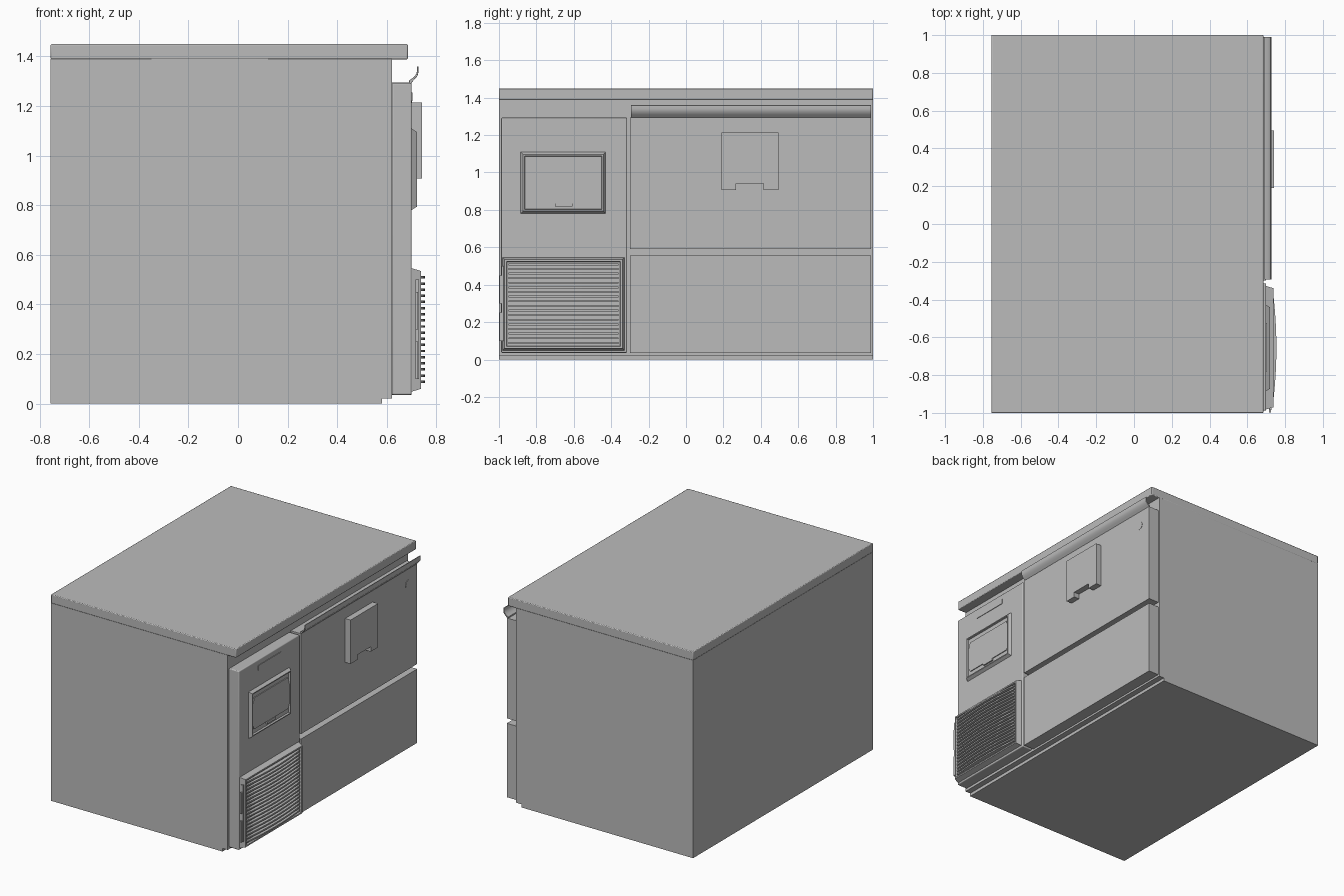
import bpy, bmesh, math

cube = bpy.data.objects.get("Cube")
if cube:
    bpy.data.objects.remove(cube, do_unlink=True)

steel = bpy.data.materials.new("brushed grey steel")
steel.use_nodes = True
GREY = (0.5, 0.5, 0.5, 1)
steel.diffuse_color = GREY
steel.node_tree.nodes["Principled BSDF"].inputs["Base Color"].default_value = GREY


def finish(name, bm):
    bmesh.ops.recalc_face_normals(bm, faces=bm.faces)
    mesh = bpy.data.meshes.new(name)
    bm.to_mesh(mesh)
    bm.free()
    mesh.materials.append(steel)
    ob = bpy.data.objects.new(name, mesh)
    bpy.context.collection.objects.link(ob)
    return ob


def prism(name, pts, axis, lo, hi):
    """Extrude a 2D outline along an axis: x uses (y,z), y uses (x,z), z uses (x,y)."""
    place = {"x": lambda a, b, t: (t, a, b),
             "y": lambda a, b, t: (a, t, b),
             "z": lambda a, b, t: (a, b, t)}[axis]
    bm = bmesh.new()
    face = bm.faces.new([bm.verts.new(place(a, b, lo)) for a, b in pts])
    ext = bmesh.ops.extrude_face_region(bm, geom=[face])
    verts = [v for v in ext["geom"] if isinstance(v, bmesh.types.BMVert)]
    shift = [hi - lo if c == axis else 0 for c in "xyz"]
    bmesh.ops.translate(bm, verts=verts, vec=shift)
    return finish(name, bm)


def box(name, x, y, z):
    pts = [(y[0], z[0]), (y[1], z[0]), (y[1], z[1]), (y[0], z[1])]
    return prism(name, pts, "x", *x)


def raised_frame(name, x, y, z, taper, rim, depth):
    """Tapered box facing +x with a sunken field inside its rim."""
    ob = box(name, x, y, z)
    bm = bmesh.new()
    bm.from_mesh(ob.data)
    front = max(bm.faces, key=lambda f: f.calc_center_median().x)
    mid_y, mid_z = sum(y) / 2, sum(z) / 2
    for v in front.verts:
        v.co.y -= math.copysign(taper, v.co.y - mid_y)
        v.co.z -= math.copysign(taper, v.co.z - mid_z)
    bmesh.ops.inset_region(bm, faces=[front], thickness=rim)
    bmesh.ops.inset_region(bm, faces=[front], thickness=0.004, depth=-depth)
    bm.to_mesh(ob.data)
    bm.free()
    return ob


def soften(ob, width, segments=3):
    mod = ob.modifiers.new("rounded edges", "BEVEL")
    mod.width, mod.segments = width, segments
    bpy.ops.object.select_all(action="DESELECT")
    ob.select_set(True)
    bpy.context.view_layer.objects.active = ob
    bpy.ops.object.shade_smooth_by_angle(angle=math.radians(35))


# Cabinet with a toe step, and the worktop
prism("cabinet", [(-0.755, 0), (0.58, 0), (0.58, 0.022), (0.62, 0.022),
                  (0.62, 1.39), (-0.755, 1.39)], "y", -1, 1)
soften(box("worktop", (-0.755, 0.685), (-1, 1), (1.388, 1.45)), 0.005, 2)

# Control panel and two drawers
FRONT = (0.62, 0.70)
soften(box("control_panel", FRONT, (-0.988, -0.315), (0.036, 1.293)), 0.006)
box("lower_drawer", FRONT, (-0.30, 0.99), (0.036, 0.555))
box("upper_drawer", FRONT, (-0.30, 0.99), (0.59, 1.295))

# Curved sheet lip along the upper drawer
lip = [(0.69, 1.293), (0.70, 1.295), (0.712, 1.308), (0.724, 1.322), (0.728, 1.34), (0.727, 1.36),
       (0.722, 1.36), (0.722, 1.342), (0.718, 1.328), (0.706, 1.314), (0.69, 1.304)]
soften(prism("drawer_lip", lip, "y", -0.295, 0.99), 0.001, 1)

# Notched holder and round lock on the upper drawer
prism("card_holder", [(0.19, 0.907), (0.267, 0.907), (0.267, 0.942), (0.415, 0.942),
                      (0.415, 0.907), (0.495, 0.907), (0.495, 1.215), (0.19, 1.215)],
      "x", 0.70, 0.742)
ring = [(0.89 + 0.03 * math.cos(i * math.tau / 32), 1.19 + 0.03 * math.sin(i * math.tau / 32))
        for i in range(32)]
prism("drawer_lock", ring, "x", 0.698, 0.702)

# Display strip and the framed control window
box("display_strip", (0.698, 0.704), (-0.78, -0.525), (1.22, 1.255))
raised_frame("control_bezel", (0.698, 0.721), (-0.885, -0.428), (0.78, 1.11), 0.014, 0.01, 0.012)
prism("control_cover", [(-0.84, 0.835), (-0.465, 0.835), (-0.45, 0.87), (-0.45, 1.0),
                        (-0.465, 1.055), (-0.84, 1.055), (-0.858, 1.0), (-0.858, 0.87)],
      "x", 0.705, 0.715)
box("cover_tab", (0.705, 0.719), (-0.70, -0.608), (0.818, 0.836))

# Vent grille with bowed slats
raised_frame("vent_frame", (0.698, 0.738), (-0.982, -0.328), (0.048, 0.547), 0.012, 0.014, 0.012)
SLATS, STEPS = 18, 12
bow = []
for i in range(STEPS + 1):
    t = 2 * i / STEPS - 1
    bow.append((0.754 - 0.018 * t * t, -0.655 + 0.295 * t))
plan = [(0.722, -0.95)] + bow + [(0.722, -0.36)]
for n in range(SLATS):
    z = 0.089 + n * 0.0247
    prism(f"vent_slat_{n + 1}", plan, "z", z - 0.005, z + 0.005)

# Side clip of the vent
box("vent_side_plate", (0.715, 0.729), (-0.986, -0.975), (0.10, 0.50))
for z in (0.10, 0.30):
    box("vent_side_clip", (0.715, 0.725), (-0.998, -0.98), (z, z + 0.15))
